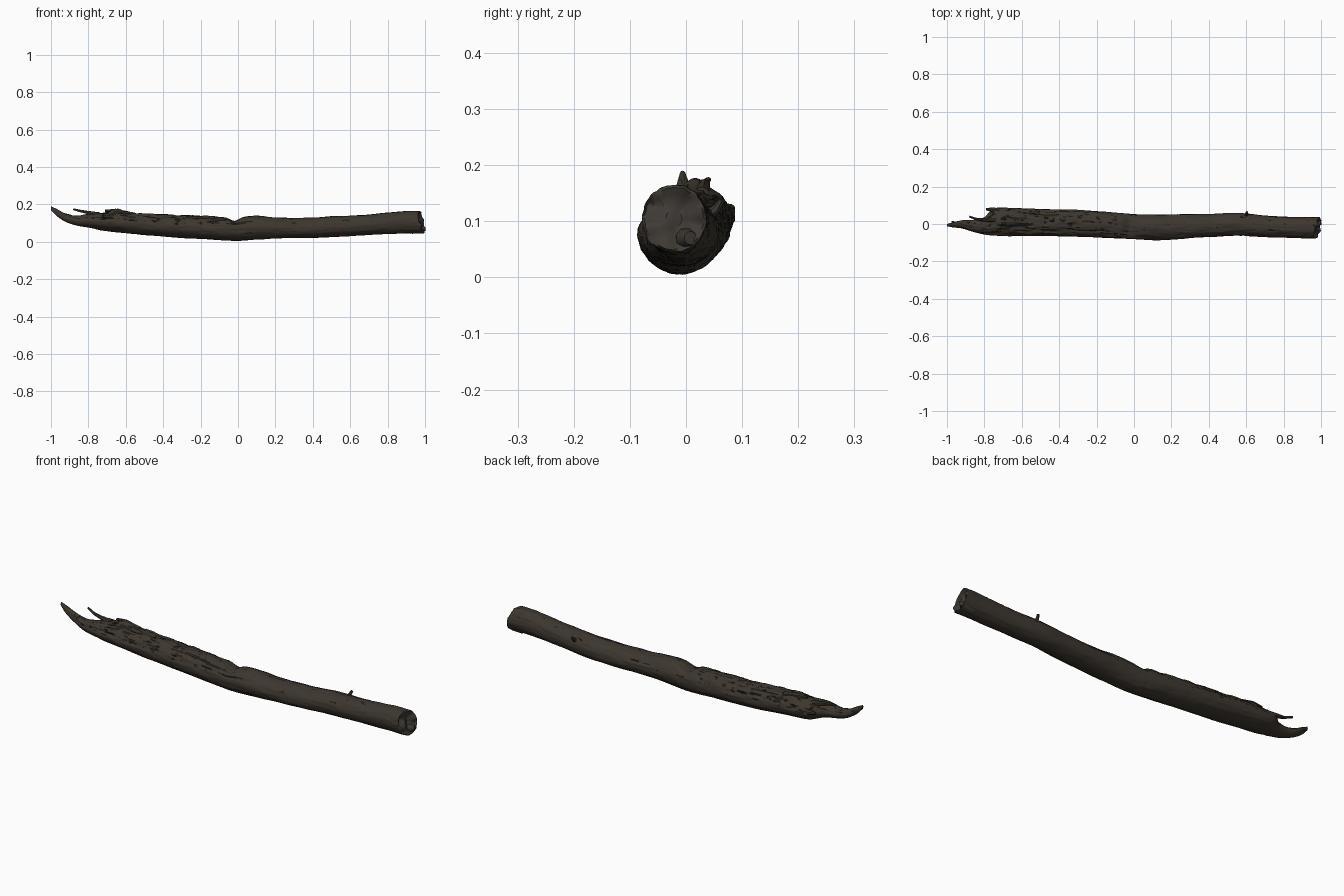
import bpy, bmesh, math
from mathutils import Vector, noise

if "Cube" in bpy.data.objects:
    bpy.data.objects.remove(bpy.data.objects["Cube"])


def material(name, rgb):
    m = bpy.data.materials.new(name)
    m.diffuse_color = (*rgb, 1)
    m.use_nodes = True
    m.node_tree.nodes["Principled BSDF"].inputs["Base Color"].default_value = m.diffuse_color
    return m


BARK = material("dark bark", (0.046, 0.037, 0.027))
CRACK = material("crack shadow", (0.018, 0.014, 0.010))
WOOD = material("end grain", (0.050, 0.042, 0.034))

# Log stations: x, y min, y max, z bottom, z top
STATIONS = [
    (-1.00, -.012, .000, .170, .190), (-.97, -.018, .008, .138, .176),
    (-.92, -.024, .020, .106, .150), (-.86, -.042, .022, .086, .140),
    (-.80, -.056, .036, .076, .148), (-.77, -.060, .066, .070, .150),
    (-.74, -.062, .084, .062, .152), (-.60, -.065, .084, .046, .156),
    (-.40, -.066, .078, .027, .146), (-.20, -.071, .070, .015, .140),
    (-.02, -.080, .056, .005, .134), (.10, -.085, .050, .012, .138),
    (.22, -.082, .052, .018, .129), (.40, -.070, .055, .020, .130),
    (.55, -.063, .060, .028, .138), (.70, -.070, .046, .036, .146),
    (.88, -.076, .037, .044, .163), (.98, -.079, .035, .043, .166),
]


def section(x):
    """Smoothly interpolated centre and radii at x."""
    k = 0
    while k < len(STATIONS) - 2 and x > STATIONS[k + 1][0]:
        k += 1
    pts = [STATIONS[min(max(k + i, 0), len(STATIONS) - 1)] for i in (-1, 0, 1, 2)]
    p0, a, b, p3 = pts
    h = b[0] - a[0]
    t = (x - a[0]) / h
    out = []
    for i in range(1, 5):
        ma = (b[i] - p0[i]) / (b[0] - p0[0]) * h
        mb = (p3[i] - a[i]) / (p3[0] - a[0]) * h
        out.append((2*t**3 - 3*t*t + 1) * a[i] + (t**3 - 2*t*t + t) * ma
                   + (3*t*t - 2*t**3) * b[i] + (t**3 - t*t) * mb)
    y0, y1, z0, z1 = out
    return (y0 + y1) / 2, (z0 + z1) / 2, (y1 - y0) / 2, (z1 - z0) / 2


def bump(x, centre, width):
    return math.exp(-((x - centre) / width) ** 2)


def step(x, a, b):
    t = min(max((x - a) / (b - a), 0), 1)
    return t * t * (3 - 2 * t)


def surface(x, ang):
    """Point on the log skin, with its groove depth."""
    yc, zc, ry, rz = section(x)
    c, s = math.cos(ang), math.sin(ang)
    up = max(s, 0)
    thin = min(ry, rz) / .06
    # long bark fibres plus soft lumps
    fibre = noise.noise(Vector((x * 6, c * 4.5, s * 4.5)))
    lump = noise.noise(Vector((x * 9 + 7, c * 1.5, s * 1.5)))
    # splintered upper side of the broken half
    rough = step(s, -.1, .5) * (.25 + .75 * step(-x, -.05, .6))
    jag = noise.noise(Vector((x * 14 + 3, c * 6, s * 6)))
    jag = math.floor(jag * 4) / 4
    groove = min(0, abs(fibre) - .13) * (.35 + rough)
    d = thin * (.0018 * fibre + .002 * lump + rough * .009 * jag + groove * .045)
    r = 1 + d / .065
    y = yc + ry * c * r
    z = zc + rz * s * r
    z -= .024 * bump(x, -.02, .035) * up ** 2                 # top notch
    z += .022 * bump(x, -.65, .05) * bump(ang, 1.45, .45)     # raised splinter
    # slanted cut at the right end
    t = step(x, .86, .98)
    return Vector((x + t * (.22 * (y + .02) - .2 * (z - .105)), y, max(z, 0))), groove + rough * jag * .06


# Log body
NX, NA = 260, 64
bm = bmesh.new()
rings, depth = [], {}
for i in range(NX + 1):
    x = -1 + 1.98 * i / NX
    ring = []
    for j in range(NA):
        p, g = surface(x, 2 * math.pi * j / NA)
        v = bm.verts.new(p)
        depth[v] = g
        ring.append(v)
    rings.append(ring)

# Hollowed, uneven sawn end
end = rings[-1]
mid = sum((v.co for v in end), Vector()) / NA
for f in (.92, .75, .5, .25):
    ring = []
    for v in end:
        p = mid.lerp(v.co, f)
        p.x += .022 * noise.noise(p * 28) - .008 * (1 - f)
        ring.append(bm.verts.new(p))
    rings.append(ring)
for k, (a, b) in enumerate(zip(rings, rings[1:])):
    for j in range(NA):
        n = (j + 1) % NA
        q = (a[j], a[n], b[n], b[j])
        face = bm.faces.new(q)
        if k >= NX:
            face.material_index = 2
        elif sum(depth[v] for v in q) / 4 < -.075:
            face.material_index = 1
bm.faces.new(rings[-1]).material_index = 2
bm.faces.new(rings[0])
bmesh.ops.recalc_face_normals(bm, faces=bm.faces)


def finish(bm, name, angle):
    me = bpy.data.meshes.new(name)
    bm.to_mesh(me)
    bm.free()
    ob = bpy.data.objects.new(name, me)
    bpy.context.collection.objects.link(ob)
    for m in (BARK, CRACK, WOOD):
        me.materials.append(m)
    bpy.ops.object.select_all(action='DESELECT')
    ob.select_set(True)
    bpy.context.view_layer.objects.active = ob
    bpy.ops.object.shade_smooth_by_angle(angle=math.radians(angle))


finish(bm, "log", 45)


def splinter(name, points, radii, sides=7):
    """Tapered tube through points."""
    bm = bmesh.new()
    pts = [Vector(p) for p in points]
    prev = None
    for i, (p, r) in enumerate(zip(pts, radii)):
        d = pts[min(i + 1, len(pts) - 1)] - pts[max(i - 1, 0)]
        rot = d.to_track_quat('Z', 'Y')
        ring = []
        for j in range(sides):
            a = 2 * math.pi * j / sides
            ring.append(bm.verts.new(p + rot @ Vector((r * math.cos(a), r * math.sin(a), 0))))
        if prev:
            for j in range(sides):
                n = (j + 1) % sides
                bm.faces.new((prev[j], prev[n], ring[n], ring[j]))
        else:
            bm.faces.new(ring[::-1])
        prev = ring
    bm.faces.new(prev)
    bmesh.ops.recalc_face_normals(bm, faces=bm.faces)
    finish(bm, name, 40)


# Broken splinters on the left end and the twig stub on the back
splinter("long_splinter", [(-.74, .025, .142), (-.80, .022, .156), (-.84, .026, .164), (-.88, .040, .174)],
         [.016, .009, .007, .005])
splinter("back_splinter", [(-.70, .066, .115), (-.75, .076, .118), (-.79, .080, .124)],
         [.018, .013, .007])
splinter("top_splinter", [(-.58, .028, .148), (-.66, .032, .164), (-.71, .030, .166)],
         [.014, .012, .006])
splinter("tip_splinter", [(-.90, -.012, .130), (-.95, .004, .148), (-.975, .012, .153)],
         [.016, .010, .005])
splinter("twig_stub", [(.60, .032, .105), (.60, .054, .122), (.605, .064, .137)],
         [.012, .008, .006])
# Torn lip at the lower right end
splinter("end_lip", [(.93, -.005, .066), (.98, .002, .068), (1.0, .008, .070)],
         [.024, .020, .012], 9)
